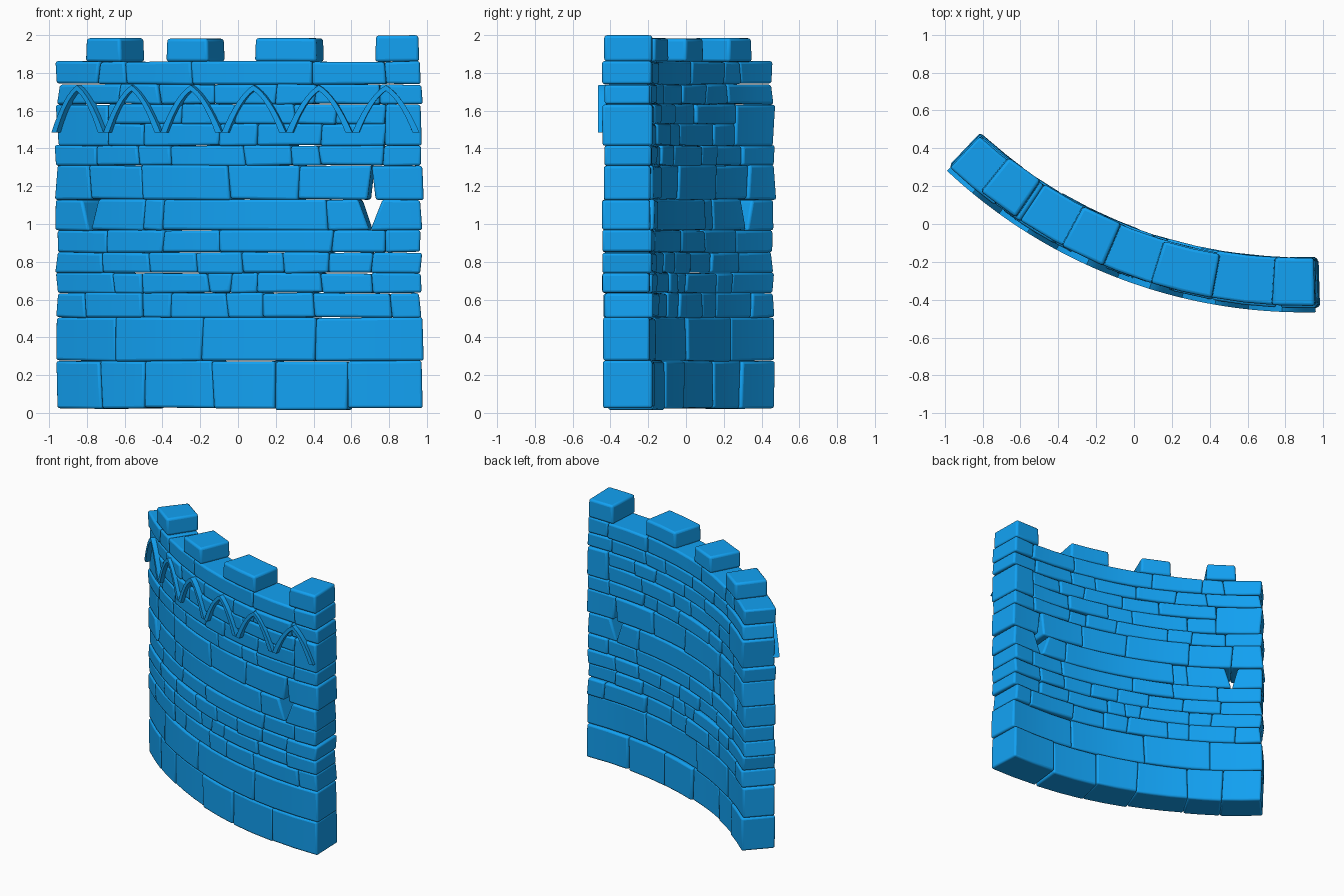
import bpy, bmesh, math, random

if "Cube" in bpy.data.objects:
    bpy.data.objects.remove(bpy.data.objects["Cube"])

random.seed(7)
CX, CY = 0.9, 2.29          # centre of the wall's curve
R_OUT, R_IN = 2.728, 2.475  # front and back faces

blue = bpy.data.materials.new("blue_stone")
blue.diffuse_color = (0.006, 0.36, 0.9, 1)
blue.use_nodes = True
blue.node_tree.nodes["Principled BSDF"].inputs["Base Color"].default_value = blue.diffuse_color


def ang(x):
    """Angle of a point on the front face from its x position."""
    return math.asin((x - CX) / R_OUT)


def polar(r, t, z):
    return (CX + r * math.sin(t), CY - r * math.cos(t), z)


def j(a):
    return random.uniform(-a, a)


def skin(bm, sections):
    """Join four-cornered sections into one closed solid."""
    rings = [[bm.verts.new(p) for p in s] for s in sections]
    for a, b in zip(rings, rings[1:]):
        for i in range(4):
            k = (i + 1) % 4
            bm.faces.new((a[i], a[k], b[k], b[i]))
    bm.faces.new(rings[0][::-1])
    bm.faces.new(rings[-1])


def stone(bm, bl, br, tl, tr, z0, z1, amt=0.006):
    """Curved block with left/right edges given at the bottom and the top."""
    bl, br, tl, tr = ang(bl), ang(br), ang(tl), ang(tr)
    zb = (z0 + j(amt), z0 + j(amt))
    zt = (z1 + j(amt), z1 + j(amt))
    ro, ri = R_OUT + j(0.007), R_IN + j(0.01)
    n = max(1, round(max(br - bl, tr - tl) / math.radians(3.5)))
    secs = []
    for i in range(n + 1):
        f = i / n
        tb, tt = bl + (br - bl) * f, tl + (tr - tl) * f
        b, t = zb[0] + (zb[1] - zb[0]) * f, zt[0] + (zt[1] - zt[0]) * f
        rb = ri - 0.03 * tb  # the wall thins slightly towards its left end
        secs.append([polar(ro, tb, b), polar(rb, tb, b),
                     polar(rb, tt, t), polar(ro, tt, t)])
    skin(bm, secs)


def finish(bm, name, bevel, segs=3):
    bmesh.ops.recalc_face_normals(bm, faces=bm.faces)
    me = bpy.data.meshes.new(name)
    bm.to_mesh(me)
    bm.free()
    me.materials.append(blue)
    ob = bpy.data.objects.new(name, me)
    bpy.context.collection.objects.link(ob)
    if bevel:
        m = ob.modifiers.new("worn_edges", 'BEVEL')
        m.width, m.segments = bevel, segs
        m.limit_method, m.angle_limit = 'ANGLE', math.radians(30)
    bpy.ops.object.select_all(action='DESELECT')
    ob.select_set(True)
    bpy.context.view_layer.objects.active = ob
    bpy.ops.object.shade_smooth_by_angle(angle=math.radians(40))
    return ob


# Courses: bottom, top, joints along the front.
# A four-number joint is a slit: left stone bottom/top, right stone bottom/top.
courses = [
    (0.025, 0.275, [-0.965, -0.73, -0.50, -0.135, 0.195]),
    (0.015, 0.275, [0.195, 0.58]),
    (0.025, 0.275, [0.58, 0.975]),
    (0.275, 0.505, [-0.97, -0.65, -0.19, 0.41, 0.98]),
    (0.505, 0.635, [-0.96, -0.81, -0.51, -0.36, -0.06, 0.13, 0.40, 0.81, 0.965]),
    (0.635, 0.74, [-0.965, -0.66, -0.51, -0.16, -0.04, 0.10, 0.44, 0.71, 0.97]),
    (0.74, 0.85, [-0.965, -0.72, -0.47, -0.22, 0.02, 0.24, 0.48, 0.71, 0.97]),
    (0.85, 0.967, [-0.965, -0.70, -0.40, -0.10, 0.50, 0.78, 0.965]),
    (0.967, 1.13, [-0.97, (-0.79, -0.825, -0.785, -0.745), -0.50, -0.40, 0.47,
                   (0.695, 0.635, 0.70, 0.765), 0.97]),
    (1.13, 1.31, [-0.97, -0.79, -0.51, -0.05, 0.32,
                  (0.685, 0.707, 0.728, 0.707), 0.98]),
    (1.31, 1.415, [-0.97, -0.75, -0.53, -0.36, 0.03, 0.28, 0.43, 0.77, 0.97]),
    (1.415, 1.635, [-0.965, -0.69]),
    (1.415, 1.53, [-0.69, -0.50, -0.10, 0.10, 0.44, 0.78]),
    (1.53, 1.635, [-0.69, -0.30, -0.02, 0.30, 0.52, 0.78]),
    (1.415, 1.635, [0.78, 0.97]),
    (1.635, 1.74, [-0.96, -0.63, -0.42, -0.13, 0.20, 0.41, 0.75, 0.975]),
    (1.74, 1.86, [-0.965, -0.74, -0.60, -0.25, 0.39, 0.78, 0.965]),
]
for n, (z0, z1, joints) in enumerate(courses, 1):
    bm = bmesh.new()
    full = []
    for q in joints:
        if isinstance(q, tuple):
            full.append(q)
        else:
            s = j(0.008)
            full.append((q - s, q + s, q - s, q + s))
    for a, b in zip(full, full[1:]):
        stone(bm, a[2], b[0], a[3], b[1], z0, z1, 0.004)
    finish(bm, f"stone_course_{n:02d}", 0.014)

# Battlements
for n, (x0, x1, top) in enumerate([(-0.815, -0.625, 1.985), (-0.385, -0.16, 1.98),
                                   (0.085, 0.415, 1.985), (0.725, 0.96, 1.998)], 1):
    bm = bmesh.new()
    stone(bm, x0, x1, x0 + 0.005, x1 - 0.005, 1.86, top, 0.002)
    finish(bm, f"battlement_{n}", 0.016)

# Pointed arch trim along the front
T0, T1, ARCHES, STEPS = ang(-0.968), ang(0.96), 6, 8
Z_FOOT, RISE, BAND = 1.485, 0.25, 0.036
bm = bmesh.new()
half = (T1 - T0) / ARCHES / 2
for a in range(ARCHES):
    mid = T0 + half * (2 * a + 1)
    secs = []
    for i in range(-STEPS, STEPS + 1):
        side = 1 if i > 0 else -1
        s = 1 - abs(i) / STEPS
        rise = 1.6 * s - 0.6 * s * s
        uo = mid + side * half * (1 - s)
        ui = mid + side * (half - BAND / R_OUT) * (1 - s)
        zo, zi = Z_FOOT + RISE * rise, Z_FOOT + (RISE - 0.03) * rise
        secs.append([polar(2.757, uo, zo), polar(2.71, uo, zo),
                     polar(2.71, ui, zi), polar(2.757, ui, zi)])
    skin(bm, secs)
finish(bm, "arch_trim", 0.0)
